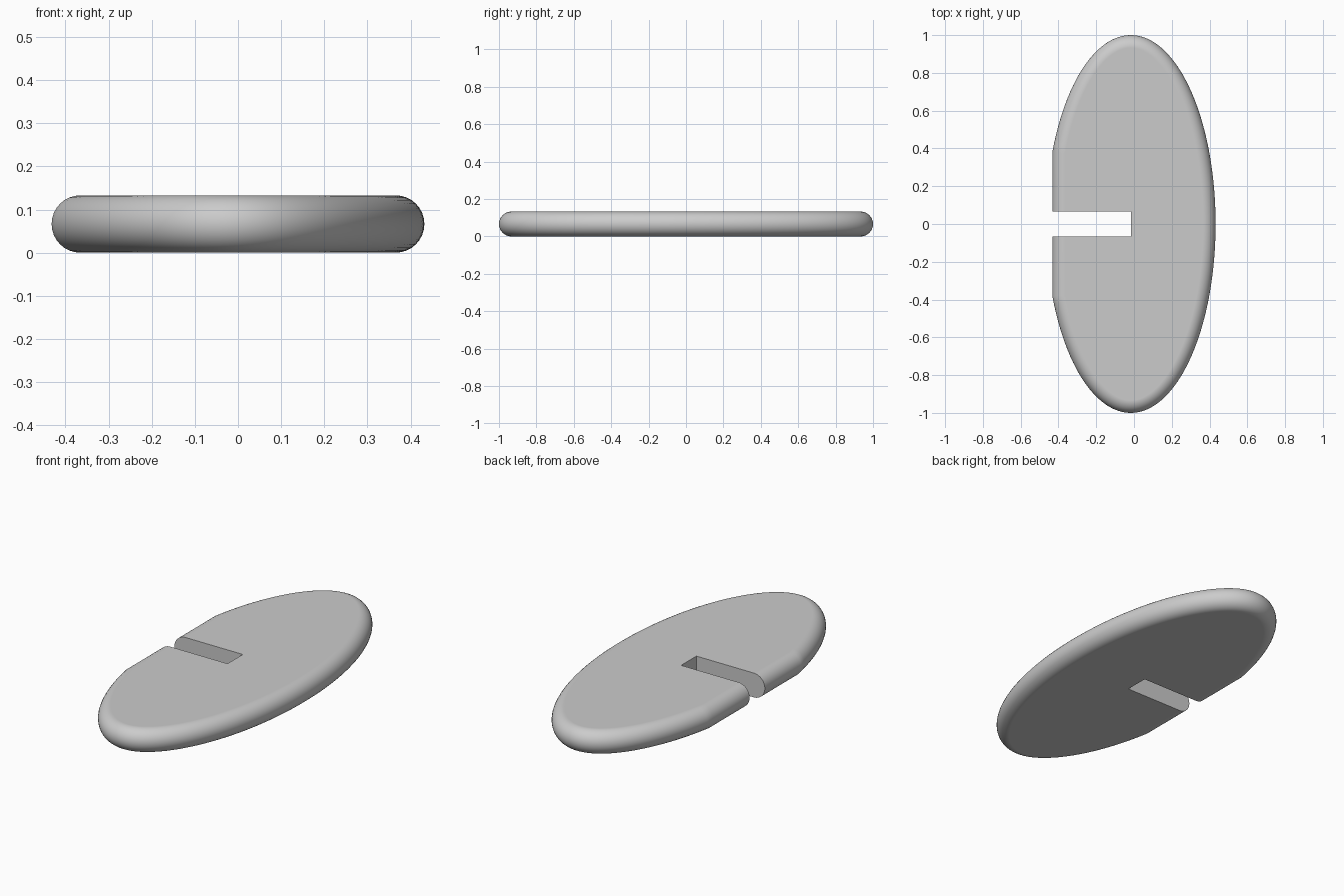
import bpy, bmesh
from math import sin, cos, pi, hypot

if "Cube" in bpy.data.objects:
    bpy.data.objects.remove(bpy.data.objects["Cube"])

A, B, CX = 0.449, 1.0, -0.017      # ellipse half-widths and centre
FLAT_X = -0.432                    # straight left edge
R = 0.0665                         # full-round rim radius (half the thickness)
SLOT = 0.066                       # half-width of the slot
N, RINGS = 128, 16


def inset_point(t, d):
    """Point on the ellipse moved inwards by d."""
    nx, ny = cos(t) / A, sin(t) / B
    k = d / hypot(nx, ny)
    return CX + A * cos(t) - nx * k, B * sin(t) - ny * k


def end_angle(d):
    """Angle at which the inset ellipse meets the inset straight edge."""
    lo, hi = pi / 2, pi
    for _ in range(40):
        mid = (lo + hi) / 2
        if inset_point(mid, d)[0] > FLAT_X + d:
            lo = mid
        else:
            hi = mid
    return lo


# Disc: stacked outlines following a half-round rim
bm = bmesh.new()
rings = []
for j in range(RINGS + 1):
    th = -pi / 2 + pi * j / RINGS
    d, z = R * (1 - cos(th)), R + R * sin(th)
    end = end_angle(d)
    rings.append([bm.verts.new((*inset_point(end * (2 * i / N - 1), d), z))
                  for i in range(N + 1)])
for lower, upper in zip(rings, rings[1:]):
    for i in range(N + 1):
        k = (i + 1) % (N + 1)
        bm.faces.new((lower[i], lower[k], upper[k], upper[i]))
bm.faces.new(rings[0][::-1])
bm.faces.new(rings[-1])
mesh = bpy.data.meshes.new("slotted_disc")
bm.to_mesh(mesh)
bm.free()
disc = bpy.data.objects.new("slotted_disc", mesh)
bpy.context.collection.objects.link(disc)

# Slot from the straight edge to the middle
bpy.ops.mesh.primitive_cube_add(size=1, location=(CX - 0.5, 0, R))
cutter = bpy.context.object
cutter.name = "slot_cutter"
cutter.scale = (1, 2 * SLOT, 1)
cutter.hide_render = True
cut = disc.modifiers.new("slot", 'BOOLEAN')
cut.operation = 'DIFFERENCE'
cut.solver = 'EXACT'
cut.object = cutter

# Apply the cut, remove the cutter, smooth the rim
bpy.ops.object.select_all(action='DESELECT')
bpy.context.view_layer.objects.active = disc
disc.select_set(True)
bpy.ops.object.modifier_apply(modifier=cut.name)
bpy.data.objects.remove(cutter)
bpy.ops.object.shade_smooth_by_angle(angle=0.6)
weighted = disc.modifiers.new("flat_faces", 'WEIGHTED_NORMAL')
weighted.keep_sharp = True
